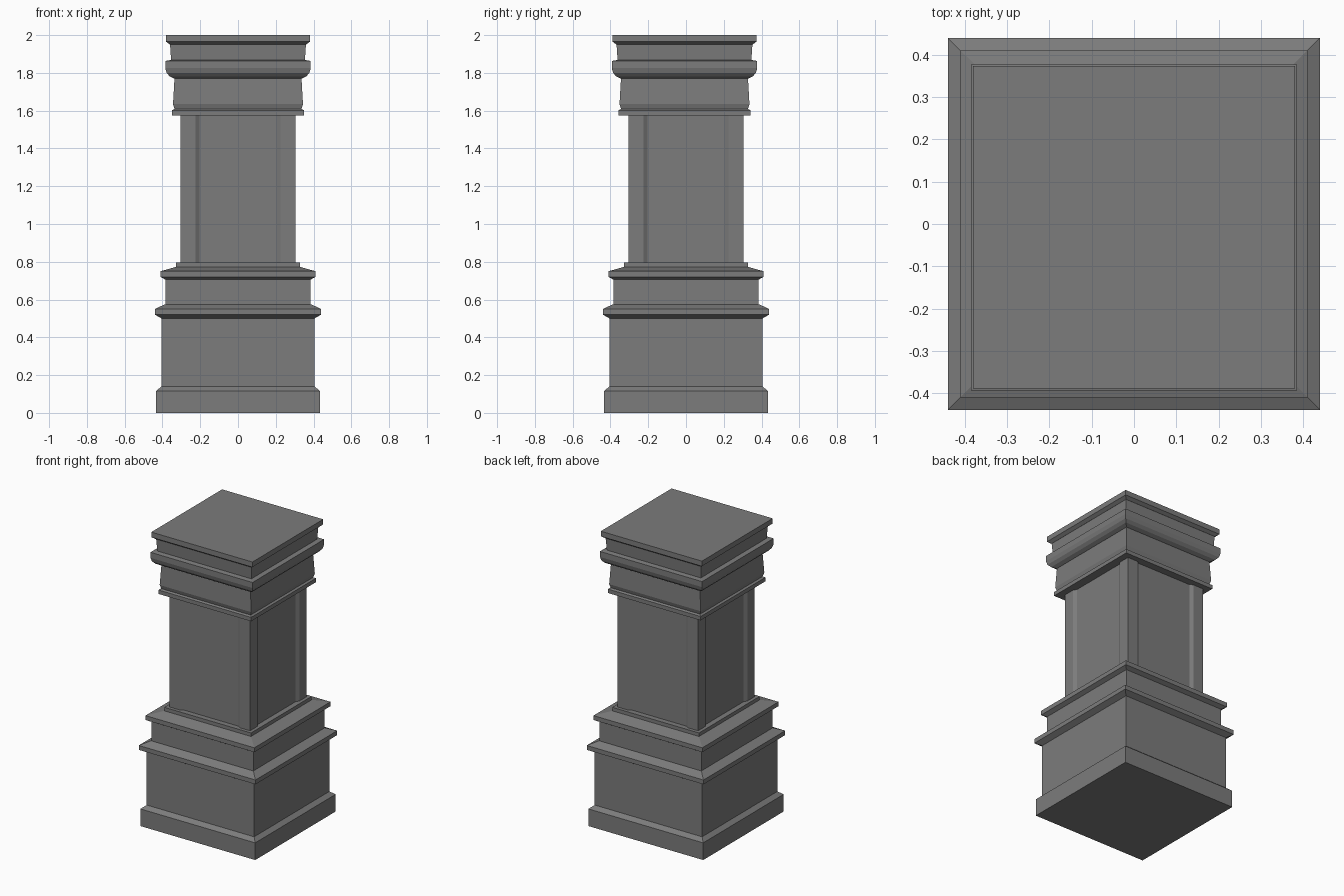
import bpy
import bmesh

cube = bpy.data.objects.get("Cube")
if cube:
    bpy.data.objects.remove(cube, do_unlink=True)

stone = bpy.data.materials.new("grey stone")
stone.use_nodes = True
GREY = (0.2, 0.2, 0.2, 1)
stone.diffuse_color = GREY
stone.node_tree.nodes["Principled BSDF"].inputs["Base Color"].default_value = GREY


def loft(name, sections, y_offset=0):
    """Skin a stack of (outline, z) sections into a closed solid."""
    bm = bmesh.new()
    rings = [[bm.verts.new((x, y + y_offset, z)) for x, y in outline]
             for outline, z in sections]
    for low, high in zip(rings, rings[1:]):
        for i in range(len(low)):
            j = (i + 1) % len(low)
            bm.faces.new((low[i], low[j], high[j], high[i]))
    bm.faces.new(rings[0][::-1])
    bm.faces.new(rings[-1])
    bmesh.ops.recalc_face_normals(bm, faces=bm.faces)
    mesh = bpy.data.meshes.new(name)
    bm.to_mesh(mesh)
    bm.free()
    mesh.materials.append(stone)
    obj = bpy.data.objects.new(name, mesh)
    bpy.context.collection.objects.link(obj)


def square(r):
    return [(-r, -r), (r, -r), (r, r), (-r, r)]


def moulding(name, profile, y_offset=0):
    """Square block whose half width follows a (half width, z) profile."""
    loft(name, [(square(r), z) for r, z in profile], y_offset)


# Pedestal, bottom to top
moulding("base_plinth", [(0.433, 0), (0.433, 0.117), (0.405, 0.14), (0.405, 0.505)])
moulding("plinth_moulding", [(0.405, 0.5), (0.44, 0.52), (0.44, 0.55), (0.387, 0.575)])
moulding("pedestal_block", [(0.384, 0.57), (0.384, 0.71)])
moulding("pedestal_moulding", [(0.384, 0.705), (0.41, 0.72), (0.41, 0.75), (0.328, 0.773)])
moulding("shaft_step", [(0.327, 0.77), (0.327, 0.797)])

# Shaft with a shallow bevelled panel recessed into each side
HALF, EDGE, INNER, DEPTH = 0.304, 0.226, 0.205, 0.014
side = [(-HALF, -HALF), (-EDGE, -HALF), (-INNER, DEPTH - HALF),
        (INNER, DEPTH - HALF), (EDGE, -HALF)]
outline = []
for turn in range(4):
    outline += side
    side = [(-y, x) for x, y in side]
loft("panelled_shaft", [(outline, 0.795), (outline, 1.58)])

# Capital, set very slightly forward
SHIFT = -0.008
moulding("capital_ledge", [(0.349, 1.575), (0.349, 1.602), (0.335, 1.61)], SHIFT)
moulding("capital_frieze", [(0.335, 1.605), (0.344, 1.635), (0.336, 1.775)], SHIFT)
moulding("capital_roll", [(0.338, 1.77), (0.362, 1.782), (0.378, 1.8), (0.385, 1.825),
                          (0.385, 1.863), (0.355, 1.868)], SHIFT)
moulding("capital_neck", [(0.354, 1.865), (0.36, 1.955)], SHIFT)
moulding("top_slab", [(0.36, 1.95), (0.381, 1.965), (0.381, 2.0)], SHIFT)
